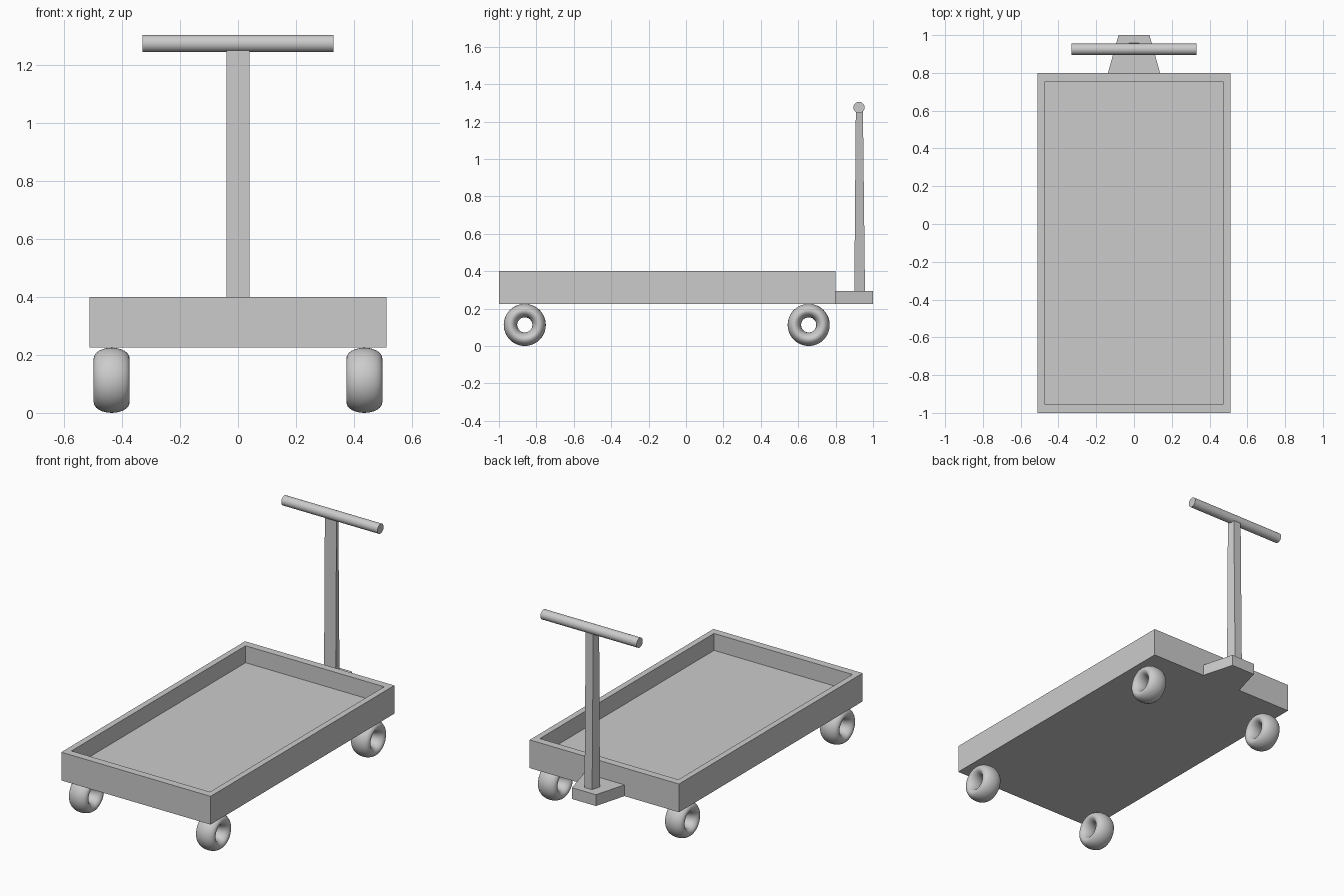
import bpy, bmesh
from math import radians

if "Cube" in bpy.data.objects:
    bpy.data.objects.remove(bpy.data.objects["Cube"])


def make_object(name, bm):
    bmesh.ops.recalc_face_normals(bm, faces=bm.faces)
    mesh = bpy.data.meshes.new(name)
    bm.to_mesh(mesh)
    bm.free()
    obj = bpy.data.objects.new(name, mesh)
    bpy.context.collection.objects.link(obj)
    return obj


def loft(name, bottom, z0, top, z1):
    """Closed solid between two outlines with equal point counts."""
    bm = bmesh.new()
    a = [bm.verts.new((x, y, z0)) for x, y in bottom]
    b = [bm.verts.new((x, y, z1)) for x, y in top]
    bm.faces.new(a)
    bm.faces.new(b)
    for i in range(len(a)):
        j = (i + 1) % len(a)
        bm.faces.new((a[i], a[j], b[j], b[i]))
    return make_object(name, bm)


def trapezoid(front_half, front_y, back_half, back_y):
    return [(-front_half, front_y), (front_half, front_y),
            (back_half, back_y), (-back_half, back_y)]


def smooth(obj):
    bpy.ops.object.select_all(action='DESELECT')
    obj.select_set(True)
    bpy.context.view_layer.objects.active = obj
    bpy.ops.object.shade_smooth_by_angle(angle=radians(35))


# Open tray: nested outlines joined into rim, inner walls and floor
bm = bmesh.new()
outer = trapezoid(0.512, -1.0, 0.512, 0.8)
inner = trapezoid(0.475, -0.953, 0.475, 0.753)
rings = [[bm.verts.new((x, y, z)) for x, y in outline]
         for outline, z in ((outer, 0.225), (outer, 0.40), (inner, 0.40), (inner, 0.295))]
bm.faces.new(rings[0])
bm.faces.new(rings[-1])
for low, high in zip(rings, rings[1:]):
    for i in range(4):
        j = (i + 1) % 4
        bm.faces.new((low[i], low[j], high[j], high[i]))
make_object("tray", bm)

# Rear bracket and tapered handle post
bracket_shape = trapezoid(0.138, 0.8, 0.082, 1.0)
loft("handle_bracket", bracket_shape, 0.225, bracket_shape, 0.295)
loft("handle_post", trapezoid(0.04, 0.90, 0.026, 0.957), 0.295,
     trapezoid(0.04, 0.908, 0.026, 0.946), 1.26)

# Crossbar grip
bpy.ops.mesh.primitive_cylinder_add(vertices=32, radius=0.03, depth=0.66,
                                    location=(0, 0.925, 1.275),
                                    rotation=(0, radians(90), 0))
grip = bpy.context.object
grip.name = "handle_grip"
smooth(grip)

# Four wide ring wheels
for end, y in (("front", -0.862), ("rear", 0.656)):
    for side, x in (("left", -0.436), ("right", 0.436)):
        bpy.ops.mesh.primitive_torus_add(major_segments=48, minor_segments=24,
                                         major_radius=0.0765, minor_radius=0.036,
                                         location=(x, y, 0.1125),
                                         rotation=(0, radians(90), 0))
        wheel = bpy.context.object
        wheel.name = f"{end}_{side}_wheel"
        wheel.scale.z = 0.062 / 0.036
        smooth(wheel)
